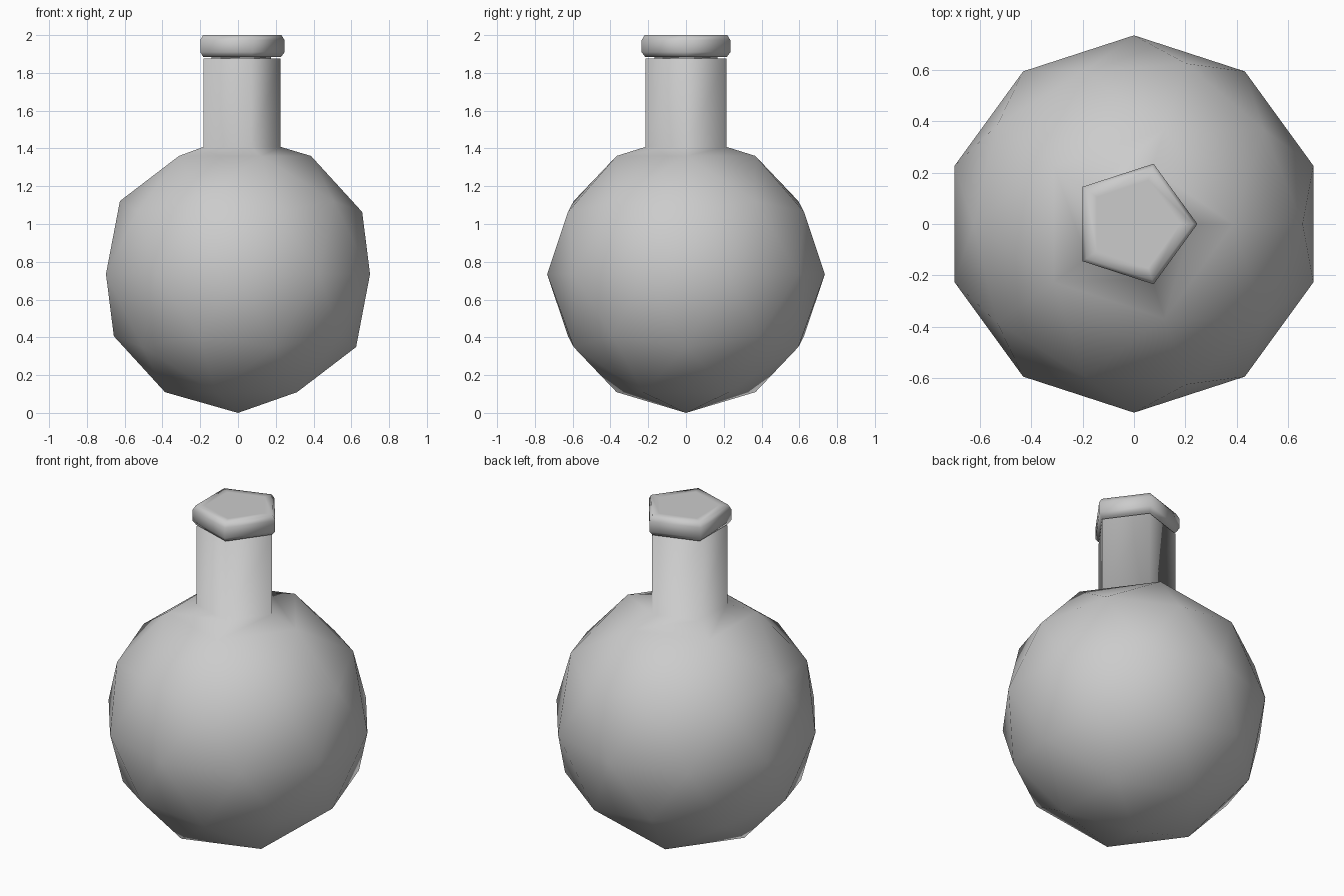
import bpy, bmesh, math

if "Cube" in bpy.data.objects:
    bpy.data.objects.remove(bpy.data.objects["Cube"])

R = 0.735
SIDES = 5

# Round body: low-poly icosphere standing on its lower pole
bm = bmesh.new()
bmesh.ops.create_icosphere(bm, subdivisions=2, radius=R)
for v in bm.verts:
    v.co.z += R

# Open the top by removing the upper pole
pole = max(bm.verts, key=lambda v: v.co.z)
ring = [e.other_vert(pole) for e in pole.link_edges]
ring.sort(key=lambda v: math.atan2(v.co.y, v.co.x) % math.tau if abs(v.co.y) > 1e-4 else 0)
bmesh.ops.delete(bm, geom=[pole], context='VERTS')

# Five-sided neck, groove and bevelled lip: (radius, height) profile
profile = [(0.226, 1.408), (0.226, 1.875), (0.175, 1.875), (0.175, 1.885),
           (0.228, 1.885), (0.247, 1.91), (0.247, 1.973), (0.23, 2.0), (0.18, 2.0)]
for r, z in profile:
    new = [bm.verts.new((r * math.cos(math.tau * i / SIDES),
                         r * math.sin(math.tau * i / SIDES), z)) for i in range(SIDES)]
    for i in range(SIDES):
        j = (i + 1) % SIDES
        bm.faces.new((ring[i], ring[j], new[j], new[i]))
    ring = new
bm.faces.new(ring)

# Finish as one smooth-shaded flask
bmesh.ops.recalc_face_normals(bm, faces=bm.faces)
for f in bm.faces:
    f.smooth = True
mesh = bpy.data.meshes.new("flask")
bm.to_mesh(mesh)
bm.free()
bpy.context.collection.objects.link(bpy.data.objects.new("flask", mesh))
